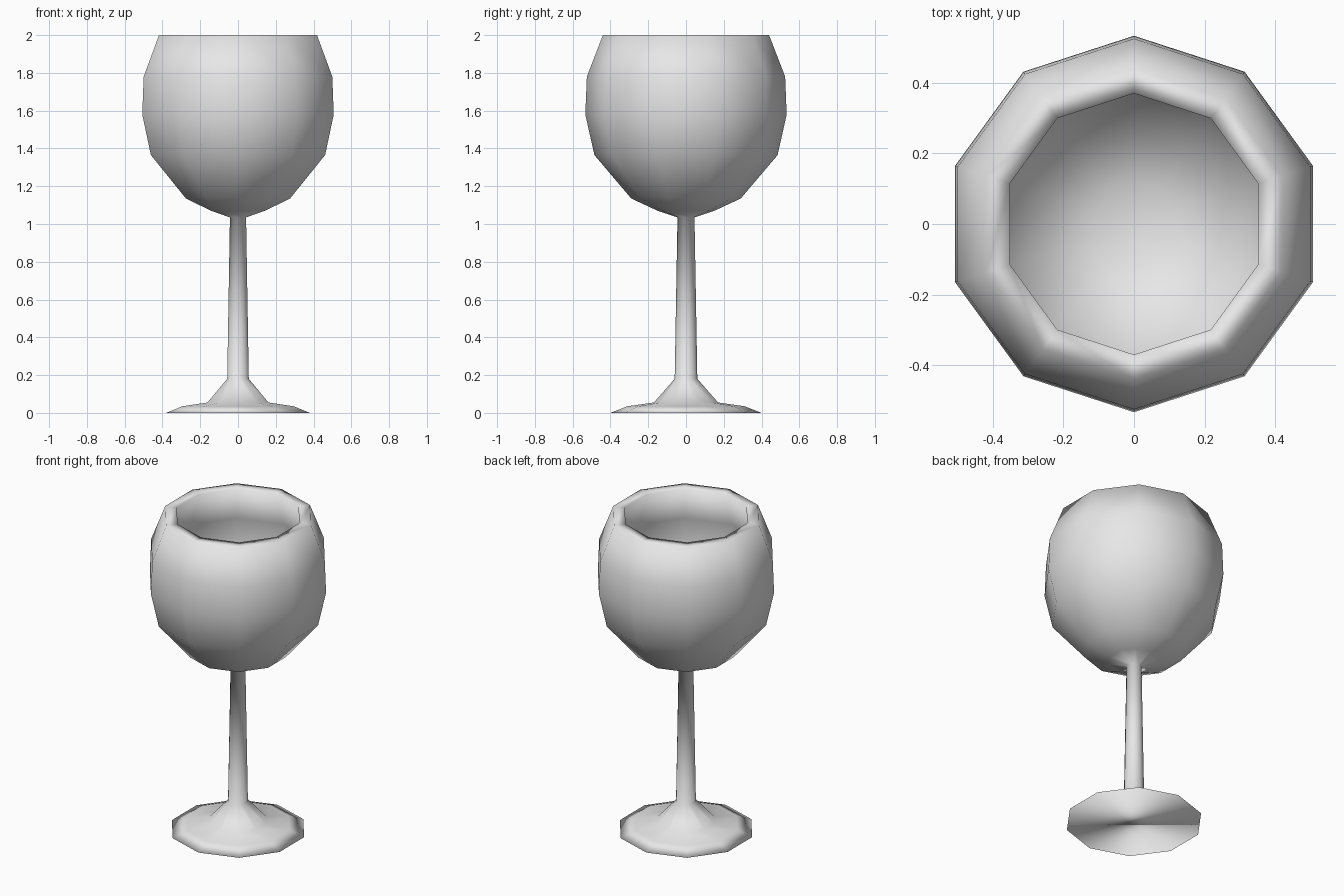
import bpy
import bmesh
from math import cos, sin, tau

cube = bpy.data.objects.get("Cube")
if cube:
    bpy.data.objects.remove(cube, do_unlink=True)

SIDES = 10

glass = bpy.data.materials.new("grey_glass")
glass.use_nodes = True
grey = (0.8, 0.8, 0.8, 1)
glass.diffuse_color = grey
glass.node_tree.nodes["Principled BSDF"].inputs["Base Color"].default_value = grey


def lathe(name, profile):
    """Turn (radius, height) points into a ten-sided solid, capped at both ends."""
    bm = bmesh.new()
    rings = [[bm.verts.new((r * sin(tau * i / SIDES), r * cos(tau * i / SIDES), z))
              for i in range(SIDES)] for r, z in profile]
    for low, high in zip(rings, rings[1:]):
        for i in range(SIDES):
            j = (i + 1) % SIDES
            bm.faces.new((low[i], low[j], high[j], high[i]))
    bm.faces.new(rings[0])
    bm.faces.new(rings[-1])
    bmesh.ops.recalc_face_normals(bm, faces=bm.faces)
    for face in bm.faces:
        face.smooth = True
    mesh = bpy.data.meshes.new(name)
    bm.to_mesh(mesh)
    bm.free()
    mesh.materials.append(glass)
    obj = bpy.data.objects.new(name, mesh)
    bpy.context.collection.objects.link(obj)
    return obj


# Profile sections, from the floor up and then down inside the bowl
foot = [(0.40, 0), (0.31, 0.035), (0.17, 0.055)]
stem = [(0.06, 0.18), (0.045, 1.035)]
bowl_outside = [(0.15, 1.07), (0.29, 1.135), (0.485, 1.365),
                (0.533, 1.58), (0.525, 1.78), (0.44, 2)]
bowl_inside = [(0.37, 2), (0.455, 1.77), (0.46, 1.58),
               (0.42, 1.39), (0.25, 1.19), (0.12, 1.13)]

lathe("stemmed_glass", foot + stem + bowl_outside + bowl_inside)
